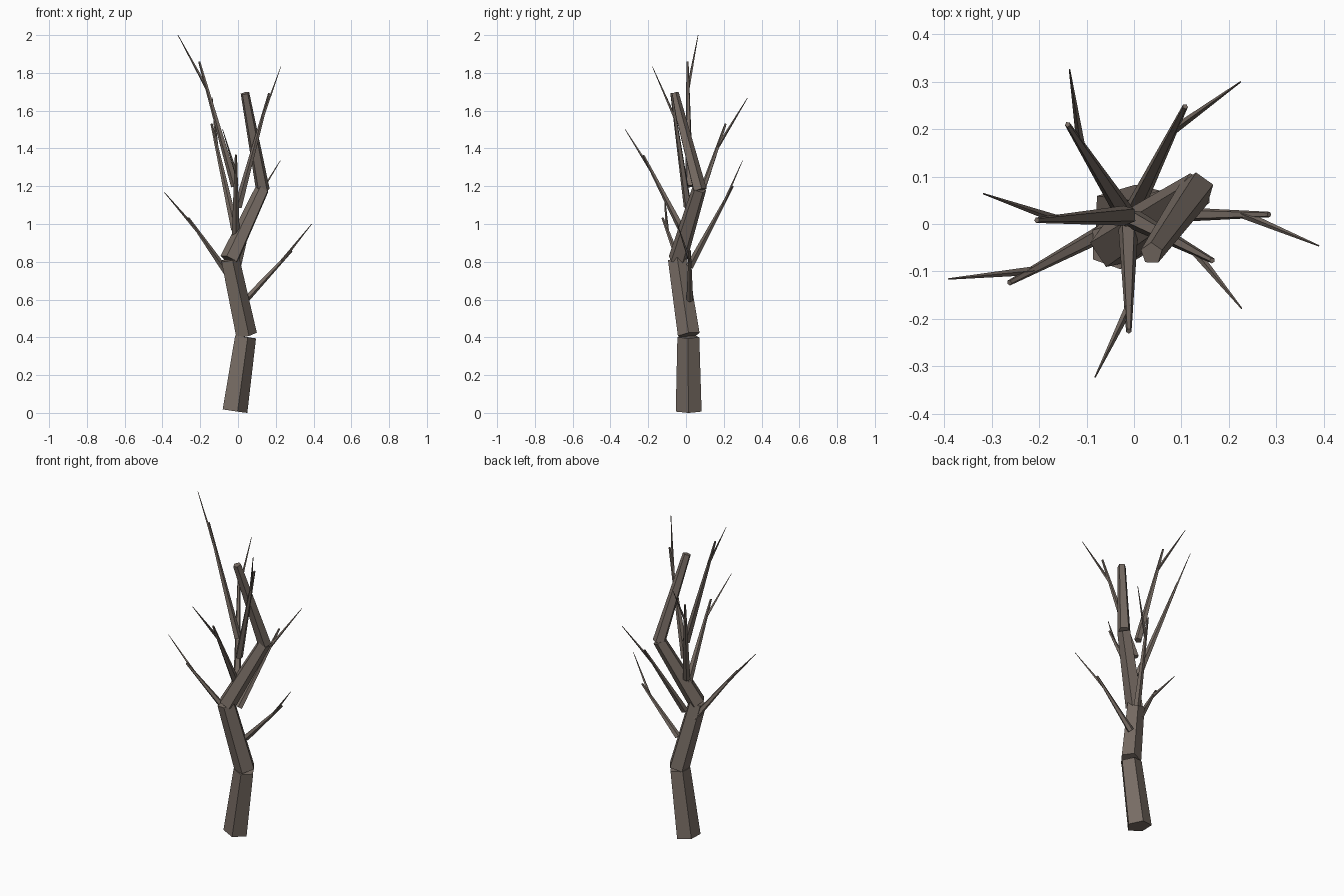
import bpy, bmesh, math
from mathutils import Vector, Matrix

bark = bpy.data.materials.new("grey_brown_bark")
bark.diffuse_color = (0.185, 0.150, 0.127, 1.0)


def limb(name, start, end, r0, r1, sides):
    """Tapered prism from start to end, one corner facing the way it leans."""
    a, b = Vector(start), Vector(end)
    d = b - a
    tilt = math.acos(d.z / d.length)
    heading = math.atan2(d.y, d.x)
    bm = bmesh.new()
    bmesh.ops.create_cone(bm, cap_ends=True, segments=sides, radius1=r0,
                          radius2=r1, depth=d.length)
    # first corner to +x, then lean the prism and turn it
    m = (Matrix.Translation((a + b) / 2) @ Matrix.Rotation(heading, 4, 'Z')
         @ Matrix.Rotation(tilt, 4, 'Y') @ Matrix.Rotation(-math.pi / 2, 4, 'Z'))
    bm.transform(m)
    mesh = bpy.data.meshes.new(name)
    bm.to_mesh(mesh)
    bm.free()
    mesh.materials.append(bark)
    ob = bpy.data.objects.new(name, mesh)
    bpy.context.collection.objects.link(ob)


# Crooked trunk: four stacked sections (start, end, radii)
trunk = [
    ((-0.022, 0.015, 0.010), (0.035, 0.013, 0.403), 0.072, 0.061),
    ((0.040, 0.015, 0.412), (-0.045, -0.045, 0.812), 0.061, 0.053),
    ((-0.045, -0.045, 0.810), (0.130, 0.070, 1.185), 0.052, 0.039),
    ((0.132, 0.072, 1.178), (0.037, -0.062, 1.692), 0.038, 0.024),
]
for i, (a, b, r0, r1) in enumerate(trunk):
    limb(f"trunk_section_{i + 1}", a, b, r0, r1, 5)

# Branches: base, end, twig tip, base radius
branches = [
    ((0.040, 0.020, 0.600), (0.285, 0.020, 0.860), (0.390, -0.046, 1.000), 0.019),
    ((-0.050, -0.010, 0.730), (-0.263, -0.124, 1.032), (-0.392, -0.116, 1.170), 0.020),
    ((-0.005, 0.020, 0.775), (0.108, 0.248, 1.200), (0.225, 0.300, 1.337), 0.021),
    ((-0.012, -0.005, 0.940), (-0.011, -0.226, 1.365), (-0.082, -0.323, 1.502), 0.022),
    ((-0.015, 0.015, 0.970), (-0.140, 0.210, 1.530), (-0.136, 0.326, 1.668), 0.022),
    ((0.000, 0.010, 1.090), (0.165, -0.077, 1.692), (0.227, -0.178, 1.833), 0.022),
    ((-0.015, 0.018, 1.200), (-0.205, 0.008, 1.860), (-0.318, 0.064, 2.000), 0.022),
]
for i, (a, b, tip, r) in enumerate(branches):
    limb(f"branch_{i + 1}", a, b, r, 0.006, 5)
    fork = Vector(a).lerp(Vector(b), 0.78)  # twig leaves near the branch end
    limb(f"twig_{i + 1}", fork, tip, 0.009, 0.0015, 4)
